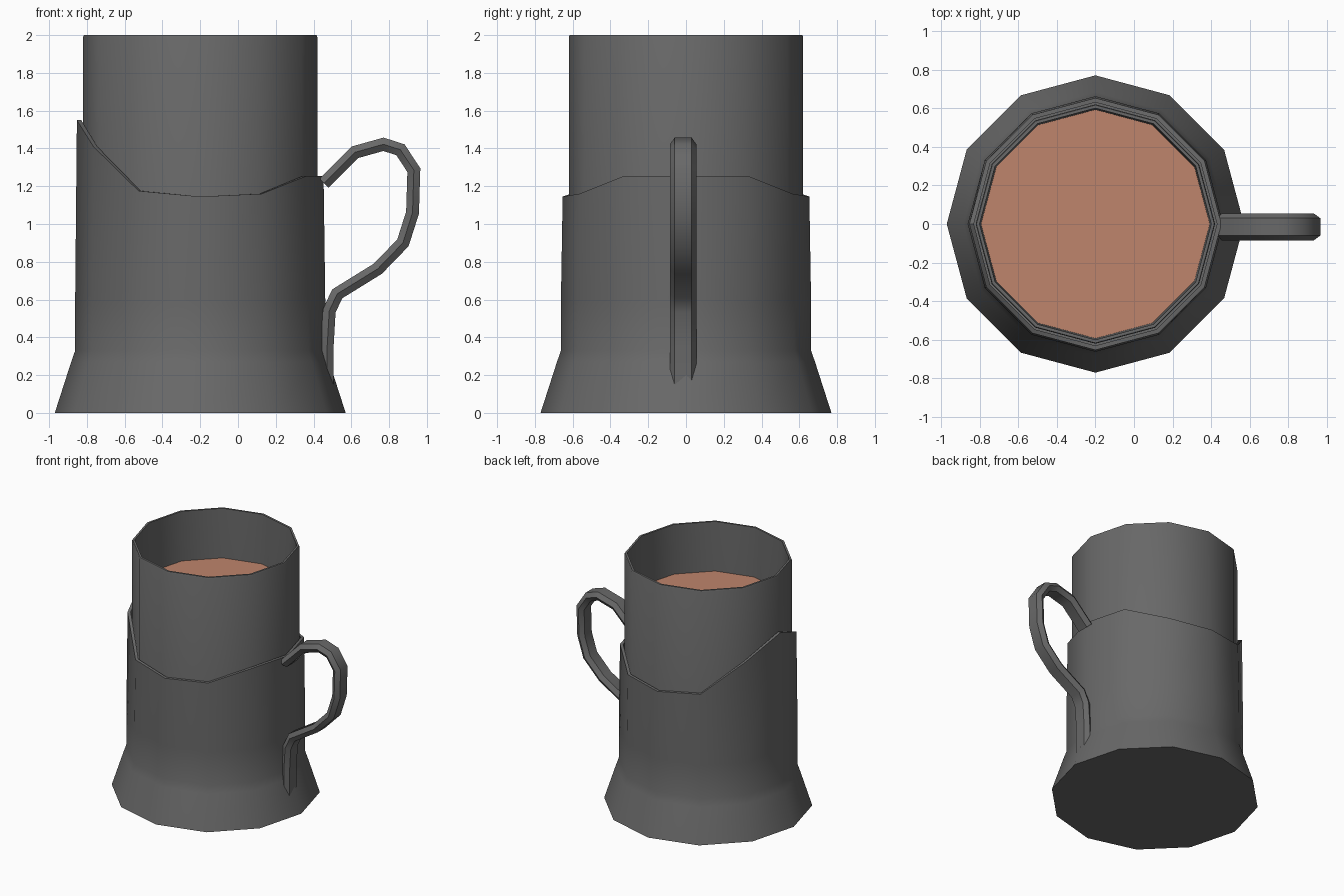
import bpy, bmesh, math
from mathutils import Vector

if "Cube" in bpy.data.objects:
    bpy.data.objects.remove(bpy.data.objects["Cube"])

SIDES = 12
CX = -0.2  # cup axis


def material(name, rgb):
    m = bpy.data.materials.new(name)
    m.diffuse_color = (*rgb, 1)
    m.use_nodes = True
    m.node_tree.nodes["Principled BSDF"].inputs["Base Color"].default_value = m.diffuse_color
    return m


METAL = material("dark grey", (0.14, 0.14, 0.14))
TEA = material("warm brown", (0.52, 0.235, 0.15))


def skin(name, rings, mat, angle=40):
    """Bridge consecutive rings of points and cap both ends."""
    bm = bmesh.new()
    loops = [[bm.verts.new(p) for p in r] for r in rings]
    n = len(loops[0])
    for a, b in zip(loops, loops[1:]):
        for i in range(n):
            j = (i + 1) % n
            bm.faces.new((a[i], a[j], b[j], b[i]))
    bm.faces.new(loops[0][::-1])
    if len(loops) > 1:
        bm.faces.new(loops[-1])
        bmesh.ops.recalc_face_normals(bm, faces=bm.faces)
    else:
        bm.faces.ensure_lookup_table()
        if bm.faces[0].normal.z <= 0:
            bm.normal_update()
            if bm.faces[0].normal.z < 0:
                bm.faces[0].normal_flip()
    me = bpy.data.meshes.new(name)
    bm.to_mesh(me)
    bm.free()
    me.materials.append(mat)
    ob = bpy.data.objects.new(name, me)
    bpy.context.collection.objects.link(ob)
    bpy.ops.object.select_all(action='DESELECT')
    bpy.context.view_layer.objects.active = ob
    ob.select_set(True)
    bpy.ops.object.shade_smooth_by_angle(angle=math.radians(angle))
    return ob


def ring(r, z):
    """Twelve-sided ring; z is a height or a list of heights per corner."""
    pts = []
    for i in range(SIDES):
        t = 2 * math.pi * i / SIDES
        h = z[i] if isinstance(z, list) else z
        pts.append((CX + r * math.cos(t), r * math.sin(t), h))
    return pts


# Holder: flared foot, straight wall and wavy upper edge (mirrored front/back)
half = [1.255, 1.255, 1.16, 1.145, 1.175, 1.41, 1.55]
edge = half + half[-2:0:-1]
skin("cup_holder", [
    ring(0.77, 0), ring(0.683, 0.27), ring(0.662, 0.33), ring(0.662, 0.6),
    ring(0.653, edge), ring(0.63, edge), ring(0.63, 0.08)], METAL)

# Glass standing in the holder
skin("glass", [
    ring(0.62, 0.1), ring(0.62, 1.99), ring(0.616, 2.0), ring(0.6, 2.0),
    ring(0.592, 1.6), ring(0.59, 0.14)], METAL)

# Drink surface
skin("drink", [ring(0.592, 1.6)], TEA)

# Handle: flat hexagonal section swept along a path
path = [(0.455, 1.215), (0.62, 1.38), (0.77, 1.422), (0.86, 1.393),
        (0.931, 1.285), (0.924, 1.06), (0.873, 0.9), (0.74, 0.763),
        (0.525, 0.63), (0.483, 0.54), (0.472, 0.35), (0.472, 0.15)]
section = [(-0.07, 0), (-0.045, 0.034), (0.045, 0.034),
           (0.07, 0), (0.045, -0.034), (-0.045, -0.034)]
pts = [Vector(p) for p in path]
rings = []
for i, p in enumerate(pts):
    d_in = (p - pts[max(i - 1, 0)])
    d_out = (pts[min(i + 1, len(pts) - 1)] - p)
    d_in = (d_in if i else d_out).normalized()
    d_out = d_out.normalized() if d_out.length else d_in
    t = (d_in + d_out).normalized()
    nrm = Vector((-t.y, t.x)) / max(t.dot(d_in), 0.7)
    rings.append([(p.x + nrm.x * v, -0.015 + u, p.y + nrm.y * v)
                  for u, v in section])
skin("handle", rings, METAL, 50)
